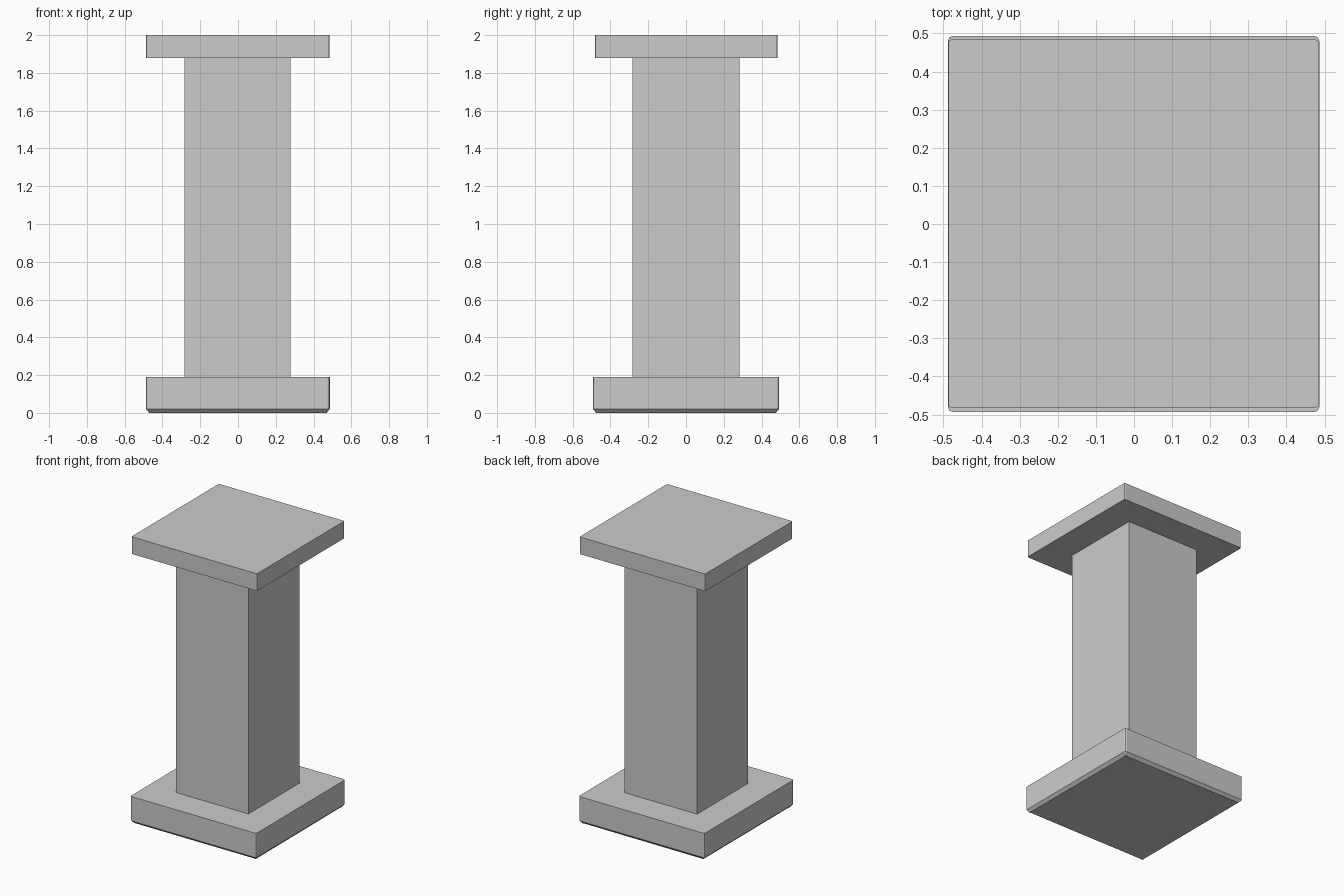
import bpy, bmesh

cube = bpy.data.objects.get("Cube")
if cube:
    bpy.data.objects.remove(cube, do_unlink=True)

# Single plain stone colour
GREY = (0.60, 0.60, 0.60, 1.0)
stone = bpy.data.materials.new("light grey stone")
stone.use_nodes = True
stone.diffuse_color = GREY
stone.node_tree.nodes["Principled BSDF"].inputs["Base Color"].default_value = GREY


def block(name, low, high, corner=0.0, under=0.0):
    """Box between two corners, with cut upright corners and a chamfered underside."""
    bm = bmesh.new()
    bmesh.ops.create_cube(bm, size=1)
    for v in bm.verts:
        v.co = [(a + b) / 2 + c * (b - a) for a, b, c in zip(low, high, v.co)]
    if corner:
        upright = [e for e in bm.edges
                   if abs(e.verts[0].co.z - e.verts[1].co.z) > 0.01]
        bmesh.ops.bevel(bm, geom=upright, offset=corner, segments=2,
                        profile=0.5, affect='EDGES')
    if under:
        rim = [e for e in bm.edges
               if all(v.co.z < low[2] + 1e-4 for v in e.verts)]
        bmesh.ops.bevel(bm, geom=rim, offset=under, segments=1, affect='EDGES')
    bmesh.ops.recalc_face_normals(bm, faces=bm.faces)
    mesh = bpy.data.meshes.new(name)
    bm.to_mesh(mesh)
    bm.free()
    mesh.materials.append(stone)
    obj = bpy.data.objects.new(name, mesh)
    bpy.context.collection.objects.link(obj)
    return obj


# Plinth with chamfered foot, square shaft, and flat top slab
block("base_plinth", (-0.488, -0.493, 0.0), (0.486, 0.493, 0.19), corner=0.012, under=0.02)
block("shaft", (-0.283, -0.282, 0.18), (0.278, 0.282, 1.89))
block("top_slab", (-0.487, -0.482, 1.88), (0.484, 0.484, 2.0), corner=0.008)
